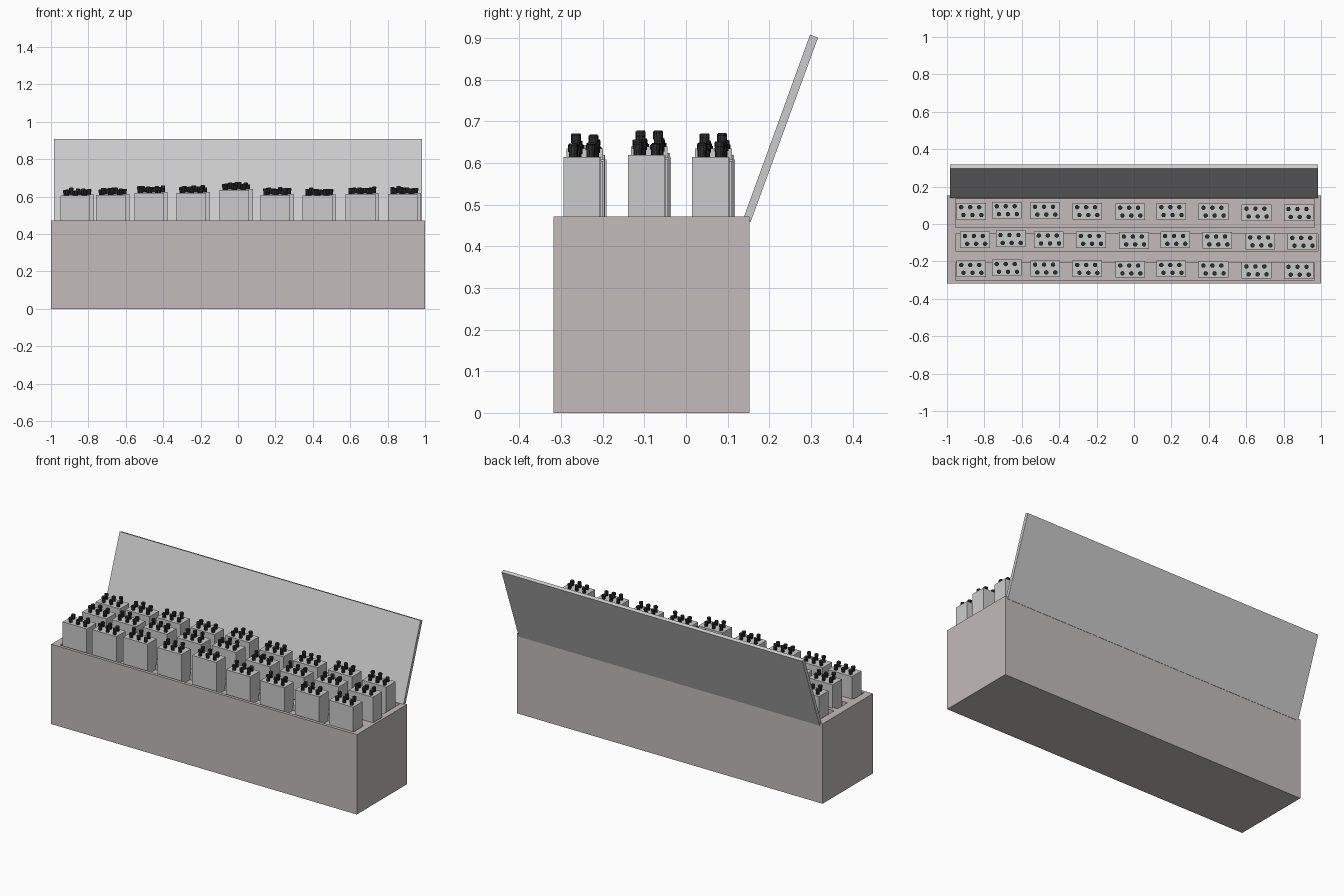
import bpy, bmesh, random

if "Cube" in bpy.data.objects:
    bpy.data.objects.remove(bpy.data.objects["Cube"])
random.seed(4)


def material(name, rgb):
    m = bpy.data.materials.new(name)
    m.diffuse_color = (*rgb, 1)
    m.use_nodes = True
    m.node_tree.nodes["Principled BSDF"].inputs["Base Color"].default_value = m.diffuse_color
    return m


def finish(bm, name, mat=None):
    bmesh.ops.recalc_face_normals(bm, faces=bm.faces)
    me = bpy.data.meshes.new(name)
    bm.to_mesh(me)
    bm.free()
    ob = bpy.data.objects.new(name, me)
    bpy.context.collection.objects.link(ob)
    if mat:
        me.materials.append(mat)
    return ob


def box(name, x, y, z, mat=None):
    bm = bmesh.new()
    bmesh.ops.create_cube(bm, size=1)
    for v in bm.verts:
        v.co = [lo if c < 0 else hi for c, (lo, hi) in zip(v.co, (x, y, z))]
    return finish(bm, name, mat)


brown = material("brown_grey", (0.54, 0.50, 0.495))
black = material("black", (0.03, 0.03, 0.03))

# Chest with three shallow trays sunk into its top
chest = box("chest", (-1, 1), (-0.318, 0.152), (0, 0.472), brown)
trays = [(-0.30, -0.205), (-0.145, -0.053), (-0.02, 0.135)]
for i, span in enumerate(trays):
    right = 0.985 if i == 1 else 0.965
    cutter = box("tray_cutter", (-0.955, right), span, (0.44, 0.6), brown)
    cutter.hide_render = True
    cutter.hide_viewport = True
    cut = chest.modifiers.new("tray", 'BOOLEAN')
    cut.operation = 'DIFFERENCE'
    cut.solver = 'EXACT'
    cut.object = cutter

# Open lid leaning back from the rear edge
bm = bmesh.new()
profile = [(0.137, 0.465), (0.155, 0.458), (0.317, 0.901), (0.298, 0.908)]
face = bm.faces.new([bm.verts.new((-0.983, y, z)) for y, z in profile])
ext = bmesh.ops.extrude_face_region(bm, geom=[face])
for v in ext["geom"]:
    if isinstance(v, bmesh.types.BMVert):
        v.co.x = 0.985
finish(bm, "lid")

# Cartons, each holding two rows of three bottles
columns = [(-0.87, 0.0, 0.605), (-0.68, 0.005, 0.608), (-0.475, 0.002, 0.619),
           (-0.25, 0.0, 0.619), (-0.02, -0.003, 0.635), (0.20, 0.0, 0.608),
           (0.425, -0.003, 0.605), (0.655, -0.008, 0.614), (0.88, -0.01, 0.614)]
rows = [(0.0, -0.240, 0.0), (0.02, -0.085, 0.005), (0.0, 0.069, 0.0)]


def bottle_necks(x, y, top):
    bm = bmesh.new()
    for j in range(2):
        for i in range(3):
            h = 0.024 + random.random() * 0.014
            for r, z0, z1 in ((0.010, -0.02, h), (0.012, h - 0.012, h - 0.002)):
                new = bmesh.ops.create_cone(bm, cap_ends=True, segments=10,
                                            radius1=r, radius2=r, depth=z1 - z0)
                bmesh.ops.translate(bm, verts=new["verts"], vec=(
                    x + (i - 1) * 0.048 + (j - 0.5) * -0.012,
                    y + (j - 0.5) * 0.042, top + (z0 + z1) / 2))
    ob = finish(bm, "bottle_necks", black)
    bpy.context.view_layer.objects.active = ob
    ob.select_set(True)
    bpy.ops.object.shade_smooth_by_angle()
    ob.select_set(False)


for dx, row_y, dz in rows:
    for cx, dy, top in columns:
        x, y, z = cx + dx, row_y + dy, top + dz
        box("carton", (x - 0.079, x + 0.079), (y - 0.044, y + 0.044), (0.44, z))
        bottle_necks(x, y, z)
